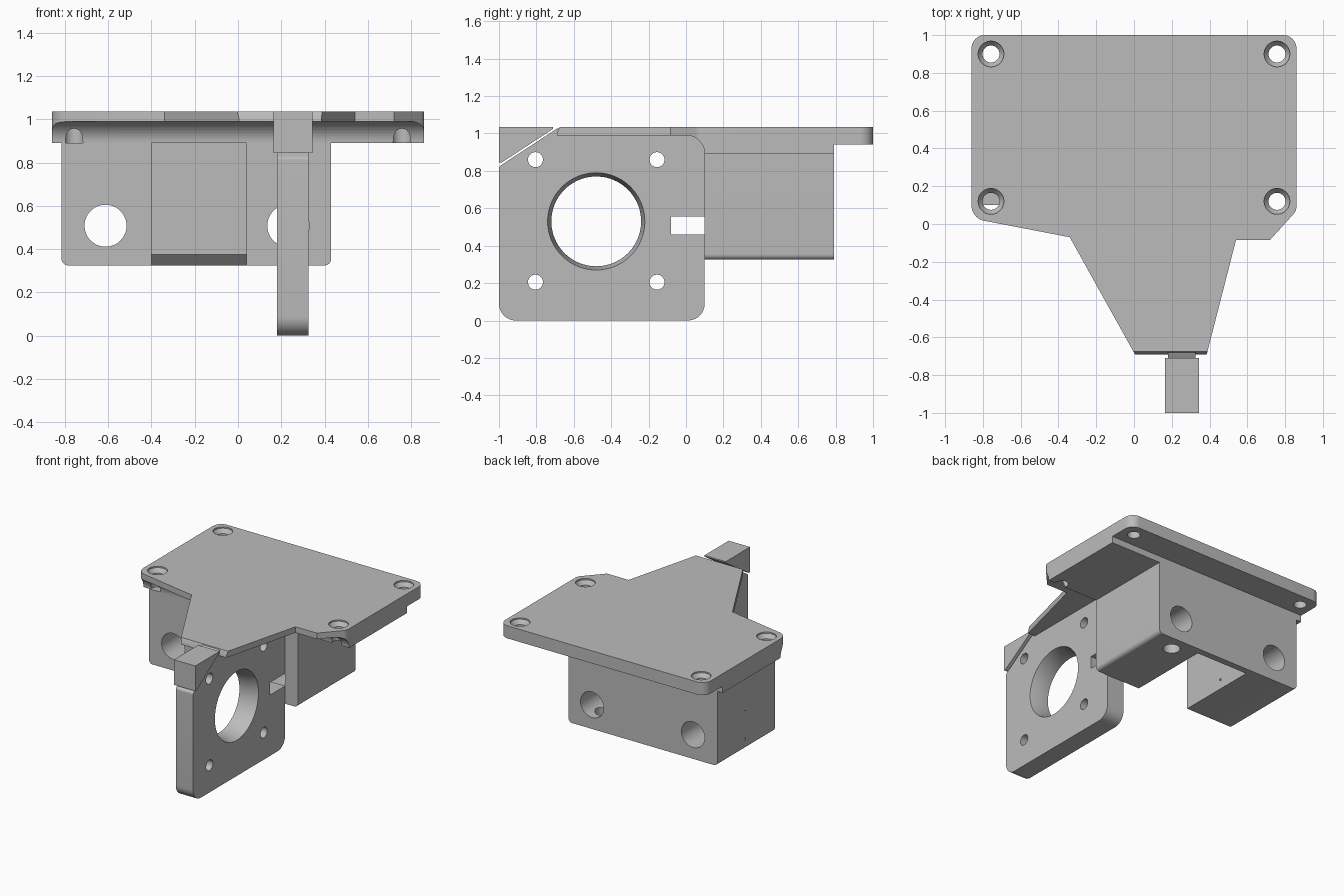
import bpy, bmesh, math
from mathutils import Vector

cube = bpy.data.objects.get("Cube")
if cube:
    bpy.data.objects.remove(cube, do_unlink=True)

GREY = (0.5, 0.5, 0.5, 1)
grey = bpy.data.materials.new("plain grey")
grey.use_nodes = True
grey.diffuse_color = GREY
grey.node_tree.nodes["Principled BSDF"].inputs["Base Color"].default_value = GREY


def rounded(corners, steps=10):
    """Turn (a, b, radius) corners into a profile with filleted corners."""
    out = []
    for i, c in enumerate(corners):
        p = Vector(c[:2])
        r = c[2] if len(c) > 2 else 0
        if not r:
            out.append(p)
            continue
        u = (Vector(corners[i - 1][:2]) - p).normalized()
        v = (Vector(corners[(i + 1) % len(corners)][:2]) - p).normalized()
        half = u.angle(v) / 2
        centre = p + (u + v).normalized() * (r / math.sin(half))
        start = p + u * (r / math.tan(half)) - centre
        end = p + v * (r / math.tan(half)) - centre
        for k in range(steps + 1):
            mix = start.slerp(end, k / steps)
            out.append(centre + mix.normalized() * r)
    return out


def place(axis, a, b, t):
    return {"x": (t, a, b), "y": (a, t, b), "z": (a, b, t)}[axis]


def loft(name, axis, rings):
    """Solid through a list of (profile, position along axis)."""
    bm = bmesh.new()
    loops = [[bm.verts.new(place(axis, p[0], p[1], t)) for p in prof] for prof, t in rings]
    n = len(loops[0])
    bm.faces.new(loops[0])
    bm.faces.new(loops[-1])
    for lo, hi in zip(loops, loops[1:]):
        for i in range(n):
            j = (i + 1) % n
            bm.faces.new((lo[i], lo[j], hi[j], hi[i]))
    bmesh.ops.recalc_face_normals(bm, faces=bm.faces)
    me = bpy.data.meshes.new(name)
    bm.to_mesh(me)
    bm.free()
    me.materials.append(grey)
    ob = bpy.data.objects.new(name, me)
    bpy.context.collection.objects.link(ob)
    return ob


def prism(name, axis, corners, lo, hi):
    prof = rounded(corners)
    return loft(name, axis, [(prof, lo), (prof, hi)])


def bore(axis, a, b, stations, sides=48):
    """Round cutter through (radius, position) stations."""
    def ring(r):
        return [(a + r * math.cos(2 * math.pi * k / sides),
                 b + r * math.sin(2 * math.pi * k / sides)) for k in range(sides)]
    return loft("cutter", axis, [(ring(r), t) for r, t in stations])


def carve(ob, tools, operation="DIFFERENCE"):
    """Apply each tool to the part, then remove the tools."""
    for tool in tools:
        mod = ob.modifiers.new("cut", "BOOLEAN")
        mod.operation, mod.solver, mod.object = operation, "EXACT", tool
    dg = bpy.context.evaluated_depsgraph_get()
    dg.update()
    me = bpy.data.meshes.new_from_object(ob.evaluated_get(dg))
    ob.modifiers.clear()
    ob.data = me
    for tool in tools:
        bpy.data.objects.remove(tool, do_unlink=True)


def finish(ob):
    ob.data.shade_smooth()
    ob.data.set_sharp_from_angle(angle=math.radians(28))


TOP, UNDER, BASE = 1.035, 0.89, 0.325
FRONT, BACK = 0.1, 0.79

# Top plate: plan outline intersected with its stepped side profile
top_plate = prism("top_plate", "z", [
    (-0.86, 1.0, 0.07), (-0.86, 0.03, 0.08), (-0.34, -0.07), (0.005, -0.69),
    (0.385, -0.69), (0.54, -0.085), (0.72, -0.085), (0.86, 0.07, 0.06), (0.86, 1.0, 0.07)],
    0.8, TOP)
side = prism("side_profile", "x", [
    (1.1, 1.1), (1.1, 0.94), (BACK, 0.94), (BACK, UNDER), (FRONT, UNDER),
    (FRONT, 0.99, 0.099), (-0.695, 0.99), (-0.675, TOP), (-0.675, 1.1)], -1, 1)
carve(top_plate, [side], "INTERSECT")
# Countersunk screw holes
carve(top_plate, [bore("z", x, y, [(0.045, 0.8), (0.045, 0.995), (0.068, TOP - 0.01), (0.068, 1.1)])
                  for x in (-0.757, 0.757) for y in (0.12, 0.9)])

# Rod holder body with open channel, rod bores and pin holes
rod_holder = prism("rod_holder", "y", [
    (-0.815, UNDER), (-0.815, BASE, 0.03), (0.43, BASE, 0.03), (0.43, UNDER)], FRONT, BACK)
channel = prism("channel", "x", [
    (0, 0.3), (0.765, 0.3), (0.69, 0.375), (0.69, 0.95), (0, 0.95)], -0.4, 0.04)
bores = [bore("y", x, 0.508, [(0.097, 0), (0.097, 1)]) for x in (-0.612, 0.232)]
pins = [bore("x", 0.46, z, [(0.009, -0.9), (0.009, -0.3)], 12) for z in (0.4, 0.61)]
bolt = bore("z", 0.22, 0.67, [(0.06, 0.2), (0.06, 0.5)])
carve(rod_holder, [channel, bolt] + bores + pins)

# Motor mount plate
motor_mount = prism("motor_mount", "x", [
    (-1, 0, 0.09), (FRONT, 0, 0.09), (FRONT, 0.99, 0.099), (-0.745, 0.99), (-1, 0.823, 0.02)],
    0.18, 0.325)
motor_hole = bore("x", -0.48, 0.53, [(0.24, 0), (0.24, 0.25), (0.26, 0.325), (0.26, 0.4)], 80)
screws = [bore("x", y, z, [(0.04, 0), (0.04, 0.5)]) for y in (-0.805, -0.155) for z in (0.205, 0.86)]
slot = prism("slot", "x", [(-0.08, 0.46), (0.2, 0.46), (0.2, 0.555), (-0.08, 0.555)], 0, 0.5)
carve(motor_mount, [motor_hole, slot] + screws)

# Small filler joining the sloped front of the mount to the plate edge
mount_gusset = prism("mount_gusset", "x", [
    (-0.745, 0.99), (-0.69, 0.99), (-0.68, 1.03), (-0.69, 1.026)], 0.18, 0.325)

# Wedge above the sloped front corner
front_wedge = prism("front_wedge", "x", [
    (-1, TOP), (-1, 0.845), (-0.985, 0.845), (-0.71, 1.025), (-0.71, TOP)], 0.165, 0.343)

for part in (top_plate, rod_holder, motor_mount, mount_gusset, front_wedge):
    finish(part)
